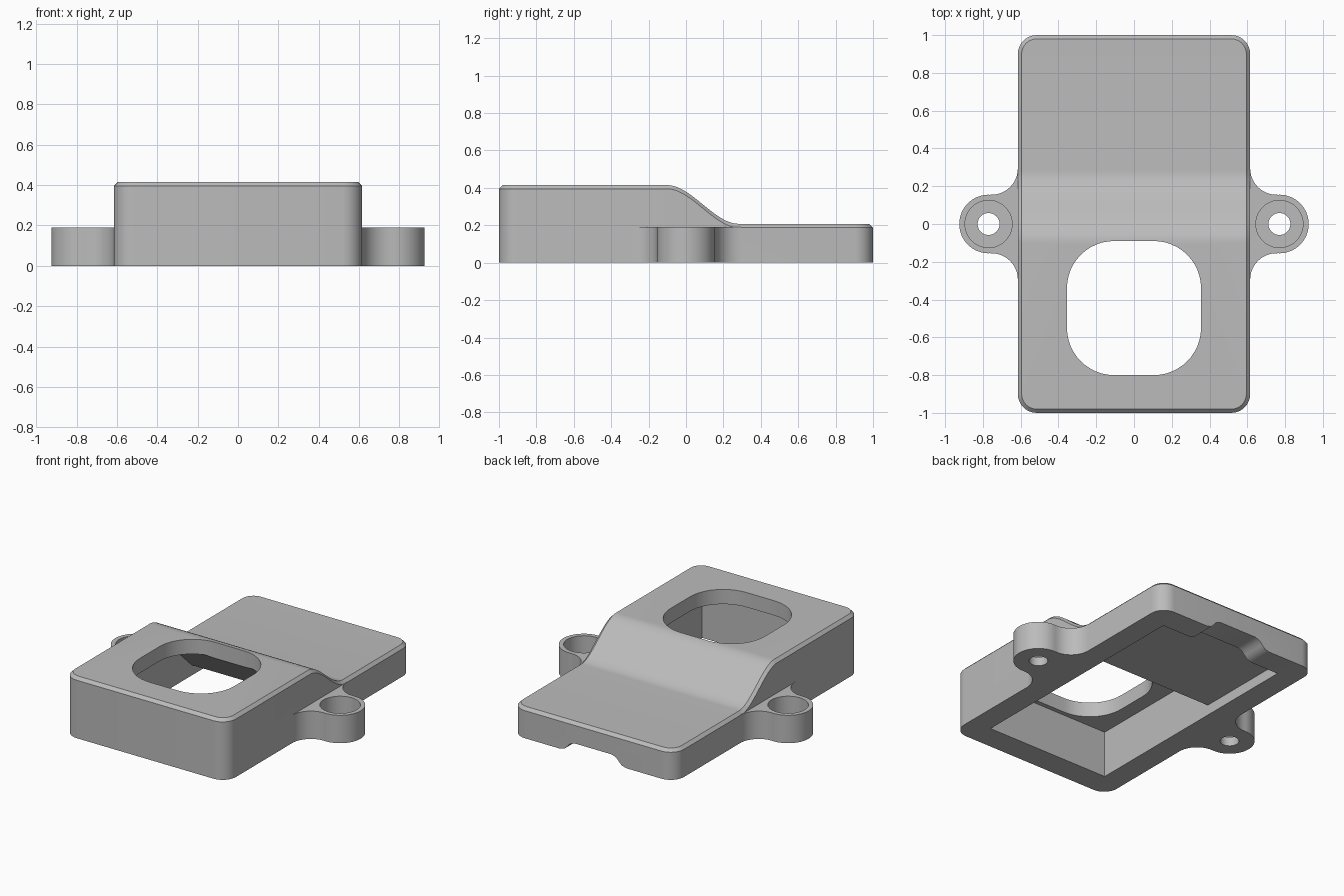
import bpy, bmesh
from math import cos, sin, pi, atan2, radians

cube = bpy.data.objects.get("Cube")
if cube:
    bpy.data.objects.remove(cube, do_unlink=True)

HALF_W, HALF_L, CHAMFER = 0.615, 1.0, 0.02
HIGH, LOW = 0.415, 0.208
EAR_X, EAR_R, EAR_TOP, FILLET = 0.77, 0.155, 0.19, 0.14

grey = bpy.data.materials.new("light grey plastic")
grey.use_nodes = True
colour = (0.5, 0.5, 0.5, 1)
grey.diffuse_color = colour
grey.node_tree.nodes["Principled BSDF"].inputs["Base Color"].default_value = colour


def make_object(name, bm):
    bmesh.ops.recalc_face_normals(bm, faces=bm.faces)
    mesh = bpy.data.meshes.new(name)
    bm.to_mesh(mesh)
    bm.free()
    obj = bpy.data.objects.new(name, mesh)
    bpy.context.collection.objects.link(obj)
    return obj


def prism(name, outline, lo, hi, along="z"):
    """Extrude a closed outline along z (xy outline) or x (yz outline) or y (xz outline)."""
    place = {"z": lambda a, b, h: (a, b, h),
             "x": lambda a, b, h: (h, a, b),
             "y": lambda a, b, h: (a, h, b)}[along]
    bm = bmesh.new()
    bottom = [bm.verts.new(place(a, b, lo)) for a, b in outline]
    top = [bm.verts.new(place(a, b, hi)) for a, b in outline]
    bm.faces.new(bottom)
    bm.faces.new(top)
    for i in range(len(outline)):
        j = (i + 1) % len(outline)
        bm.faces.new((bottom[i], bottom[j], top[j], top[i]))
    return make_object(name, bm)


def arc(cx, cy, r, start, end, steps=12):
    angles = [start + (end - start) * i / steps for i in range(steps + 1)]
    return [(cx + r * cos(a), cy + r * sin(a)) for a in angles]


def circle(cx, cy, r, steps=48):
    return arc(cx, cy, r, 0, 2 * pi, steps)[:-1]


def combine(target, tool, operation):
    mod = target.modifiers.new(operation, "BOOLEAN")
    mod.operation, mod.object, mod.solver = operation, tool, "EXACT"
    bpy.context.view_layer.objects.active = target
    bpy.ops.object.modifier_apply(modifier=mod.name)
    bpy.data.objects.remove(tool, do_unlink=True)


def top_height(y):
    t = min(1, max(0, (y + 0.1) / 0.38))
    return HIGH + (LOW - HIGH) * t * t * (3 - 2 * t)


def half_outline(inset):
    """Right half of the rounded plan, from front to back."""
    w, l, r = HALF_W - inset, HALF_L - inset, 0.1 - inset
    front = arc(w - r, r - l, r, -pi / 2, 0, 8)
    slope = [(w, -0.1 + 0.38 * i / 24) for i in range(25)]
    back = arc(w - r, l - r, r, 0, pi / 2, 8)
    return front + slope + back


# Body: stepped cover with rounded corners and a chamfered top edge
def build_body():
    bm = bmesh.new()
    outer, inner = half_outline(0), half_outline(CHAMFER)
    levels = [[(x, y, 0) for x, y in outer],
              [(x, y, top_height(y) - CHAMFER) for x, y in outer],
              [(x, y, top_height(y)) for x, y in inner]]
    rings, chains = [], []
    for level in levels:
        right = [bm.verts.new(p) for p in level]
        left = [bm.verts.new((-x, y, z)) for x, y, z in level]
        chains.append((right, left))
        rings.append(right + left[::-1])
    for a, b in zip(rings, rings[1:]):
        for i in range(len(a)):
            j = (i + 1) % len(a)
            bm.faces.new((a[i], a[j], b[j], b[i]))
    for right, left in (chains[0], chains[2]):
        for i in range(len(right) - 1):
            bm.faces.new((right[i], right[i + 1], left[i + 1], left[i]))
    return make_object("cover_body", bm)


body = build_body()

# Screw ears blended into both sides
reach = (4 * EAR_R * FILLET) ** 0.5
fx = HALF_W + FILLET
tangent = atan2(reach, fx - EAR_X)
half = arc(EAR_X, 0, EAR_R, 0, tangent, 20)
half += arc(fx, reach, FILLET, tangent - pi, -pi, 12)[1:]
half.append((HALF_W - 0.06, reach))
ear = half + [(x, -y) for x, y in half[:0:-1]]
for side in (1, -1):
    combine(body, prism("ear", [(side * x, y) for x, y in ear], 0, EAR_TOP), "UNION")

# Hollow underside with a sloped step in its ceiling
cavity = [(-0.83, -0.1), (-0.83, 0.315), (-0.1, 0.315),
          (0.16, 0.07), (0.83, 0.07), (0.83, -0.1)]
combine(body, prism("cavity", cavity, -0.46, 0.46, "x"), "DIFFERENCE")

# Rounded window through the raised top
corners = [(0.105, -0.34, 0), (-0.105, -0.34, 1), (-0.105, -0.55, 2), (0.105, -0.55, 3)]
window = []
for cx, cy, quarter in corners:
    window += arc(cx, cy, 0.25, quarter * pi / 2, (quarter + 1) * pi / 2)
combine(body, prism("window", window, 0.2, 0.6), "DIFFERENCE")

# Flared cable notch in the back wall
flare = [(0.25, -0.05), (0.25, 0), (0.215, 0.01), (0.195, 0.03),
         (0.175, 0.052), (0.14, 0.065)]
notch = flare + [(-x, z) for x, z in flare[::-1]]
combine(body, prism("notch", notch, 0.8, 1.1, "y"), "DIFFERENCE")

# Counterbored screw holes
for side in (1, -1):
    x = side * EAR_X
    combine(body, prism("counterbore", circle(x, 0, 0.125), 0.06, 0.3), "DIFFERENCE")
    combine(body, prism("screw_hole", circle(x, 0, 0.058), -0.1, 0.3), "DIFFERENCE")

# Finish
body.data.materials.clear()
body.data.materials.append(grey)
bpy.ops.object.select_all(action="DESELECT")
body.select_set(True)
bpy.context.view_layer.objects.active = body
bpy.ops.object.shade_smooth_by_angle(angle=radians(30))
